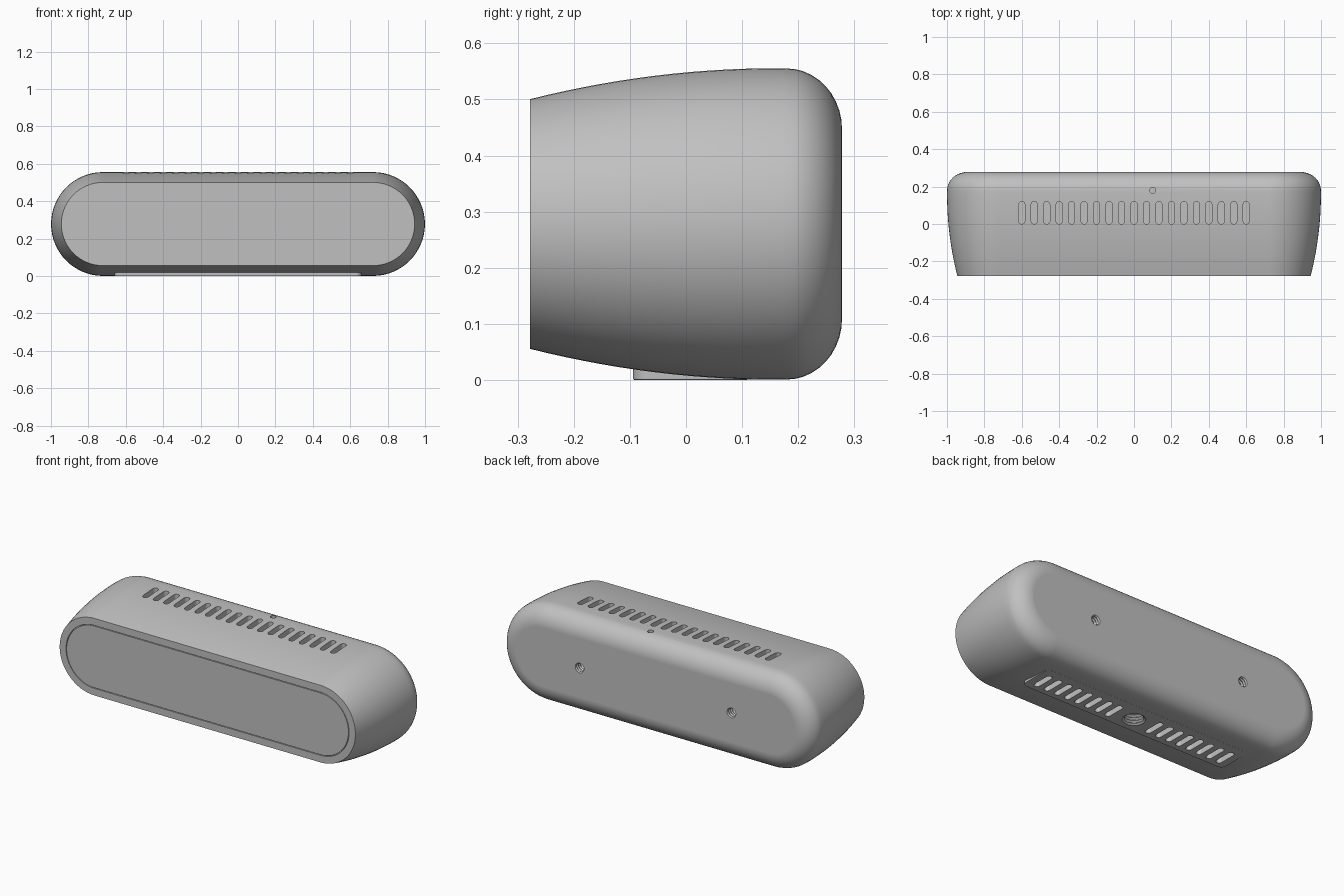
import bpy, bmesh, math
from mathutils import Matrix, Vector

cube = bpy.data.objects.get("Cube")
if cube:
    bpy.data.objects.remove(cube, do_unlink=True)

MID = 0.278       # height of the centre line, also half the depth
CORE = 0.722      # half the straight length of the body
X, Y, Z = Vector((1, 0, 0)), Vector((0, 1, 0)), Vector((0, 0, 1))

grey = bpy.data.materials.new("matte grey")
grey.use_nodes = True
grey.diffuse_color = (0.53, 0.53, 0.53, 1)
grey.node_tree.nodes["Principled BSDF"].inputs["Base Color"].default_value = grey.diffuse_color


def loft(bm, rings, half, origin, u, v, w, n=8):
    """Skin (depth, radius) rings of a stadium outline; half = 0 gives a circle."""
    loops = []
    for depth, r in rings:
        loop = []
        for side in (1, -1):
            for i in range(n + 1 if half else n):
                a = math.pi * (i / n - side / 2)
                p = origin + u * (side * half + r * math.cos(a)) + v * r * math.sin(a) + w * depth
                loop.append(bm.verts.new(p))
        loops.append(loop)
    count = len(loops[0])
    for a, b in zip(loops, loops[1:]):
        for i in range(count):
            j = (i + 1) % count
            bm.faces.new((a[i], a[j], b[j], b[i]))
    bm.faces.new(loops[0][::-1])
    bm.faces.new(loops[-1])


def finish(bm, name):
    bmesh.ops.recalc_face_normals(bm, faces=bm.faces)
    mesh = bpy.data.meshes.new(name)
    bm.to_mesh(mesh)
    bm.free()
    mesh.materials.append(grey)
    obj = bpy.data.objects.new(name, mesh)
    bpy.context.collection.objects.link(obj)
    return obj


def threaded(bm, origin, w, u, v, r, depth, turns=5):
    """Cutter for a screw socket, with ridged walls."""
    rings = [(-0.03, r)]
    step = depth / turns
    for i in range(turns):
        rings += [(i * step, r), ((i + 0.5) * step, r * 0.82)]
    rings.append((depth, r))
    loft(bm, rings, 0, origin, u, v, w, 12)


# Body: front panel with a fine groove, swelling sides, rounded back edge
rings = [(-MID, 0.178), (-MID + 0.008, 0.178), (-MID + 0.008, 0.182), (-MID, 0.182)]
for i in range(15):
    y = -MID + i * 0.45 / 14
    rings.append((y, 0.2775 - 0.055 * ((0.16 - y) / 0.438) ** 2))
for i in range(1, 11):
    a = math.pi / 2 * i / 10
    rings.append((0.178 + 0.1 * math.sin(a), 0.1695 + 0.108 * math.cos(a)))
bm = bmesh.new()
loft(bm, rings, CORE, Z * MID, X, Z, Y, 32)
body = finish(bm, "speaker_body")

# Foot plate under the body
bm = bmesh.new()
bmesh.ops.create_cube(bm, size=1, matrix=Matrix.Translation((0, 0.008, 0.02))
                      @ Matrix.Diagonal((1.32, 0.205, 0.04, 1)))
corners = [e for e in bm.edges if abs(e.verts[0].co.z - e.verts[1].co.z) > 0.01]
bmesh.ops.bevel(bm, geom=corners, offset=0.03, segments=5, profile=0.5, affect='EDGES')
rim = [e for e in bm.edges if all(v.co.z < 0.001 for v in e.verts)]
bmesh.ops.bevel(bm, geom=rim, offset=0.003, segments=2, profile=0.5, affect='EDGES')
foot = finish(bm, "foot_plate")

# Cutters: vents above and below, small hole on top, screw sockets
bm = bmesh.new()
for i in range(-9, 10):
    x = i / 15
    loft(bm, [(0.51, 0.0165), (0.6, 0.0165)], 0.044, Vector((x, 0.06, 0)), Y, X, Z)
    if abs(i) > 1:
        loft(bm, [(-0.03, 0.0165), (0.04, 0.0165)], 0.046, Vector((x, 0, 0)), Y, X, Z)
loft(bm, [(0.53, 0.016), (0.6, 0.016)], 0, Vector((0.1, 0.18, 0)), X, Y, Z)
for side in (-1, 1):
    threaded(bm, Vector((side * 0.485, MID, MID)), -Y, X, Z, 0.028, 0.08)
threaded(bm, Vector((0, 0, 0)), Z, X, Y, 0.06, 0.08)
cutter = finish(bm, "opening_cutter")
cutter.hide_render = True

# Cut the openings and shade
for obj in (body, foot):
    bpy.ops.object.select_all(action='DESELECT')
    obj.select_set(True)
    bpy.context.view_layer.objects.active = obj
    cut = obj.modifiers.new("openings", 'BOOLEAN')
    cut.operation = 'DIFFERENCE'
    cut.solver = 'EXACT'
    cut.object = cutter
    bpy.ops.object.modifier_apply(modifier=cut.name)
    bpy.ops.object.shade_smooth_by_angle(angle=math.radians(30))
    weighted = obj.modifiers.new("even_shading", 'WEIGHTED_NORMAL')
    weighted.keep_sharp = True
bpy.data.objects.remove(cutter, do_unlink=True)
